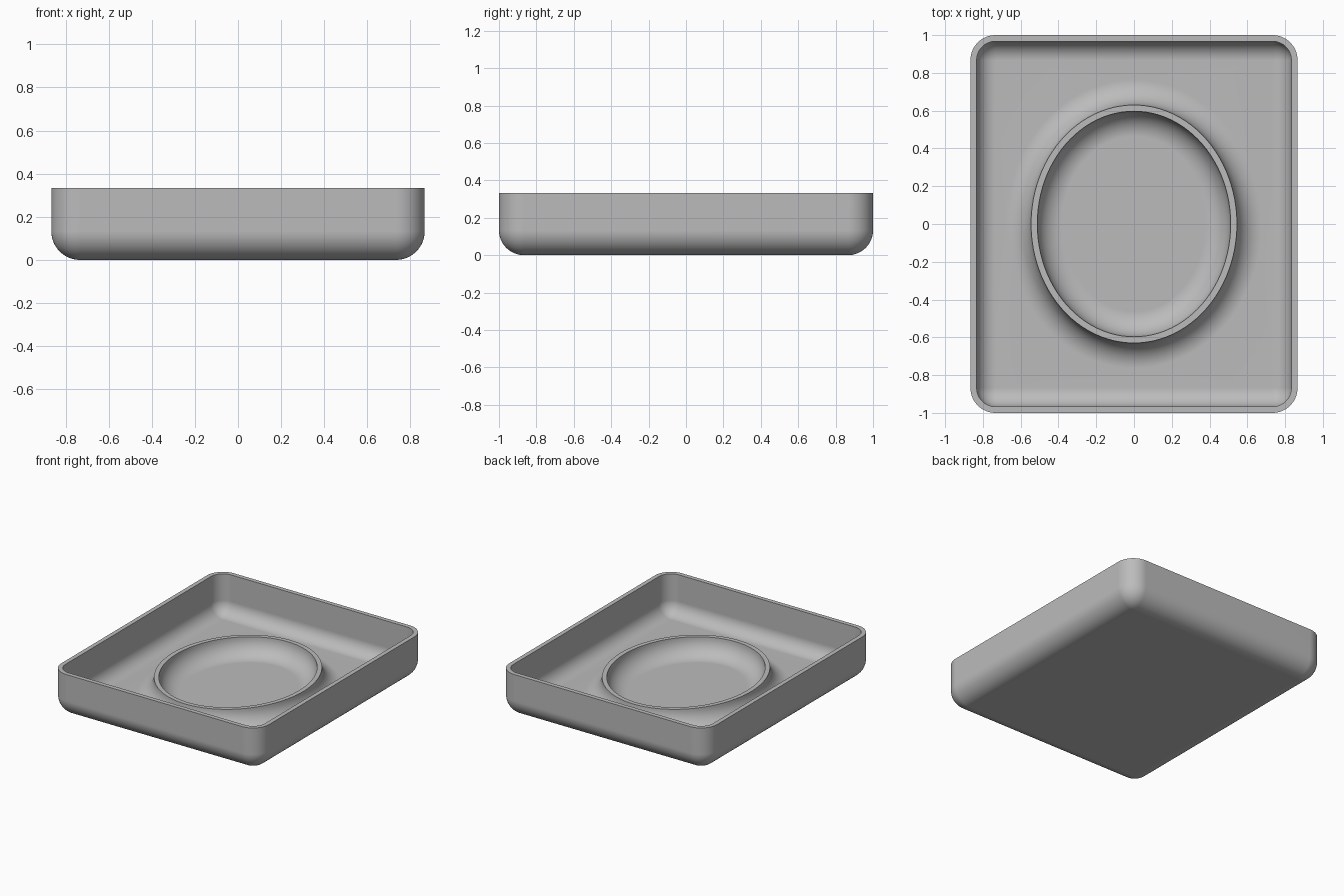
import bpy, bmesh
from math import sin, cos, pi, radians

cube = bpy.data.objects.get("Cube")
if cube:
    bpy.data.objects.remove(cube)

HX, HY, HEIGHT = 0.866, 1.0, 0.333   # half width, half depth, height
WALL = 0.033                         # wall and floor thickness
FILLET = 0.133                       # outer corner and base radius
RING_X, RING_Y = 0.545, 0.63         # outer radii of the oval rim
QUARTER, STEPS = 24, 12              # segments per corner and per fillet


def loop(cx, cy, rx, ry, z):
    """Closed loop of four quarter arcs whose centres sit at (+-cx, +-cy)."""
    points = []
    for q, (sx, sy) in enumerate([(1, 1), (-1, 1), (-1, -1), (1, -1)]):
        for i in range(QUARTER + 1):
            a = (q + i / QUARTER) * pi / 2
            points.append((sx * cx + rx * cos(a), sy * cy + ry * sin(a), z))
    return points


def box_loop(radius, z):
    return loop(HX - FILLET, HY - FILLET, radius, radius, z)


def oval_loop(offset, z):
    return loop(0, 0, RING_X + offset, RING_Y + offset, z)


angles = [i / STEPS * pi / 2 for i in range(STEPS + 1)]
inner = FILLET - WALL
rim = WALL + FILLET
loops = []
# Outer shell, from the base up to the rim
loops += [box_loop(FILLET * sin(a), FILLET * (1 - cos(a))) for a in angles]
loops += [box_loop(FILLET, HEIGHT), box_loop(inner, HEIGHT)]
# Inner wall down to the floor
loops += [box_loop(inner * cos(a), WALL + inner * (1 - sin(a))) for a in angles]
# Floor, then the outer sweep of the oval rim
loops += [oval_loop(FILLET * (1 - sin(a)), rim - FILLET * cos(a)) for a in angles]
# Flat top of the oval rim, then the inner sweep down into the dish
loops += [oval_loop(-WALL - FILLET * (1 - cos(a)), rim - FILLET * sin(a)) for a in angles]

bm = bmesh.new()
rows = [[bm.verts.new(p) for p in points] for points in loops]
for low, high in zip(rows, rows[1:]):
    for i in range(len(low)):
        j = (i + 1) % len(low)
        bm.faces.new((low[i], low[j], high[j], high[i]))
bm.faces.new(rows[0][::-1])
bm.faces.new(rows[-1])
bmesh.ops.remove_doubles(bm, verts=bm.verts, dist=0.0001)
bmesh.ops.recalc_face_normals(bm, faces=bm.faces)

mesh = bpy.data.meshes.new("tray")
bm.to_mesh(mesh)
bm.free()
tray = bpy.data.objects.new("tray", mesh)
bpy.context.collection.objects.link(tray)

# Plain grey material
grey = bpy.data.materials.new("grey")
grey.use_nodes = True
colour = (0.5, 0.5, 0.5, 1)
grey.diffuse_color = colour
grey.node_tree.nodes["Principled BSDF"].inputs["Base Color"].default_value = colour
mesh.materials.append(grey)

# Smooth fillets with crisp rims and even flats
bpy.ops.object.select_all(action='DESELECT')
tray.select_set(True)
bpy.context.view_layer.objects.active = tray
bpy.ops.object.shade_smooth_by_angle(angle=radians(30))
weighted = tray.modifiers.new("even_flats", 'WEIGHTED_NORMAL')
weighted.keep_sharp = True
